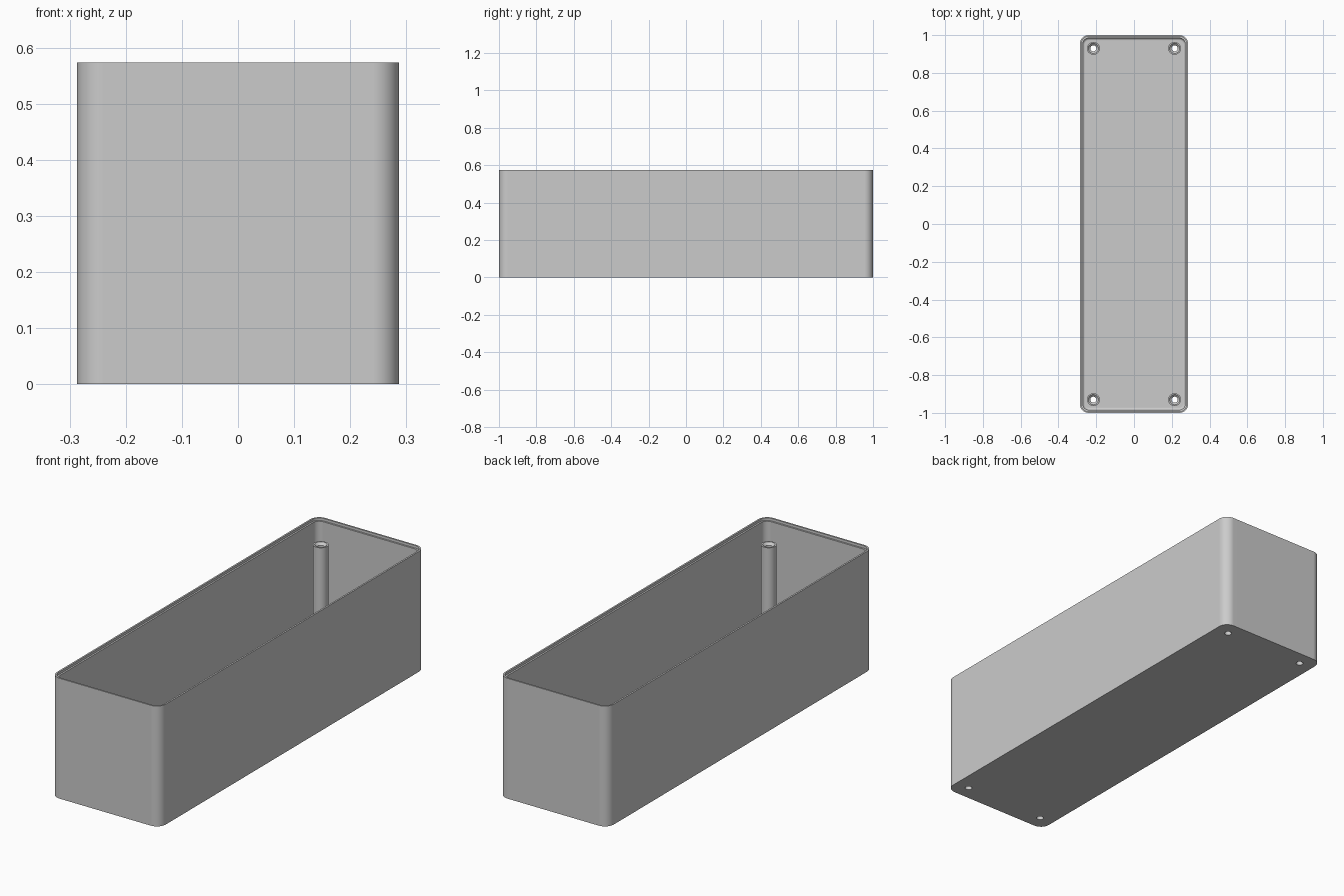
import bpy, bmesh
from math import cos, sin, pi, radians

if "Cube" in bpy.data.objects:
    bpy.data.objects.remove(bpy.data.objects["Cube"])

HALF_X, HALF_Y, HEIGHT = 0.287, 1.0, 0.573
CORNER = 0.047
FLOOR = 0.02
WALL = 0.016
POST_X, POST_Y, POST_TOP = 0.215, 0.93, 0.48
POST_R, HOLE_R = 0.034, 0.016

grey = bpy.data.materials.new("plain_grey")
grey.use_nodes = True
grey.diffuse_color = (0.6, 0.6, 0.6, 1)
grey.node_tree.nodes["Principled BSDF"].inputs["Base Color"].default_value = grey.diffuse_color


def rounded_rect(inset, z, steps=8):
    """Points of the box outline, moved inwards by inset."""
    r = CORNER - inset
    points = []
    for k, (sx, sy) in enumerate([(1, 1), (-1, 1), (-1, -1), (1, -1)]):
        for i in range(steps + 1):
            a = (k + i / steps) * pi / 2
            points.append((sx * (HALF_X - CORNER) + r * cos(a),
                           sy * (HALF_Y - CORNER) + r * sin(a), z))
    return points


def circle(x, y, r, z, count=32):
    return [(x + r * cos(2 * pi * i / count), y + r * sin(2 * pi * i / count), z)
            for i in range(count)]


def skin(bm, loops, closed=False):
    """Join a stack of loops; cap the ends, or close the stack on itself."""
    rings = [[bm.verts.new(p) for p in loop] for loop in loops]
    pairs = list(zip(rings, rings[1:]))
    if closed:
        pairs.append((rings[-1], rings[0]))
    else:
        bm.faces.new(rings[0][::-1])
        bm.faces.new(rings[-1])
    for a, b in pairs:
        n = len(a)
        for i in range(n):
            j = (i + 1) % n
            bm.faces.new((a[i], a[j], b[j], b[i]))


def make_object(name, bm):
    bmesh.ops.recalc_face_normals(bm, faces=bm.faces)
    mesh = bpy.data.meshes.new(name)
    bm.to_mesh(mesh)
    bm.free()
    mesh.materials.append(grey)
    obj = bpy.data.objects.new(name, mesh)
    bpy.context.collection.objects.link(obj)
    return obj


def finish(obj):
    bpy.ops.object.select_all(action='DESELECT')
    obj.select_set(True)
    bpy.context.view_layer.objects.active = obj
    for mod in list(obj.modifiers):
        bpy.ops.object.modifier_apply(modifier=mod.name)
    bpy.ops.object.shade_smooth_by_angle(angle=radians(30))
    weighted = obj.modifiers.new("even_shading", 'WEIGHTED_NORMAL')
    weighted.keep_sharp = True


# Open box: outer wall, rim, lid ledge, inner wall, rounded floor edge
fillet, lip = 0.012, 0.008
profile = [(0, 0), (0, HEIGHT), (lip, HEIGHT), (lip, HEIGHT - 0.012), (WALL, HEIGHT - 0.012)]
for i in range(5):
    a = i / 4 * pi / 2
    profile.append((WALL + fillet * (1 - cos(a)), FLOOR + fillet * (1 - sin(a))))
bm = bmesh.new()
skin(bm, [rounded_rect(inset, z) for inset, z in profile])
box = make_object("open_box", bm)

# Screw holes through the floor
corners = [(sx * POST_X, sy * POST_Y) for sx in (-1, 1) for sy in (-1, 1)]
bm = bmesh.new()
for x, y in corners:
    skin(bm, [circle(x, y, HOLE_R, z) for z in (-0.1, 0.1)])
cutter = make_object("hole_cutter", bm)
cutter.hide_render = True
cut = box.modifiers.new("screw_holes", 'BOOLEAN')
cut.operation = 'DIFFERENCE'
cut.solver = 'EXACT'
cut.object = cutter
finish(box)
bpy.data.objects.remove(cutter)

# Hollow corner posts with a countersunk top
tube = [(HOLE_R, FLOOR), (POST_R, FLOOR), (POST_R, POST_TOP),
        (0.027, POST_TOP), (HOLE_R, POST_TOP - 0.011)]
for (x, y), name in zip(corners, ["front_right", "back_right", "front_left", "back_left"]):
    bm = bmesh.new()
    skin(bm, [circle(x, y, r, z) for r, z in tube], closed=True)
    finish(make_object(name + "_post", bm))
